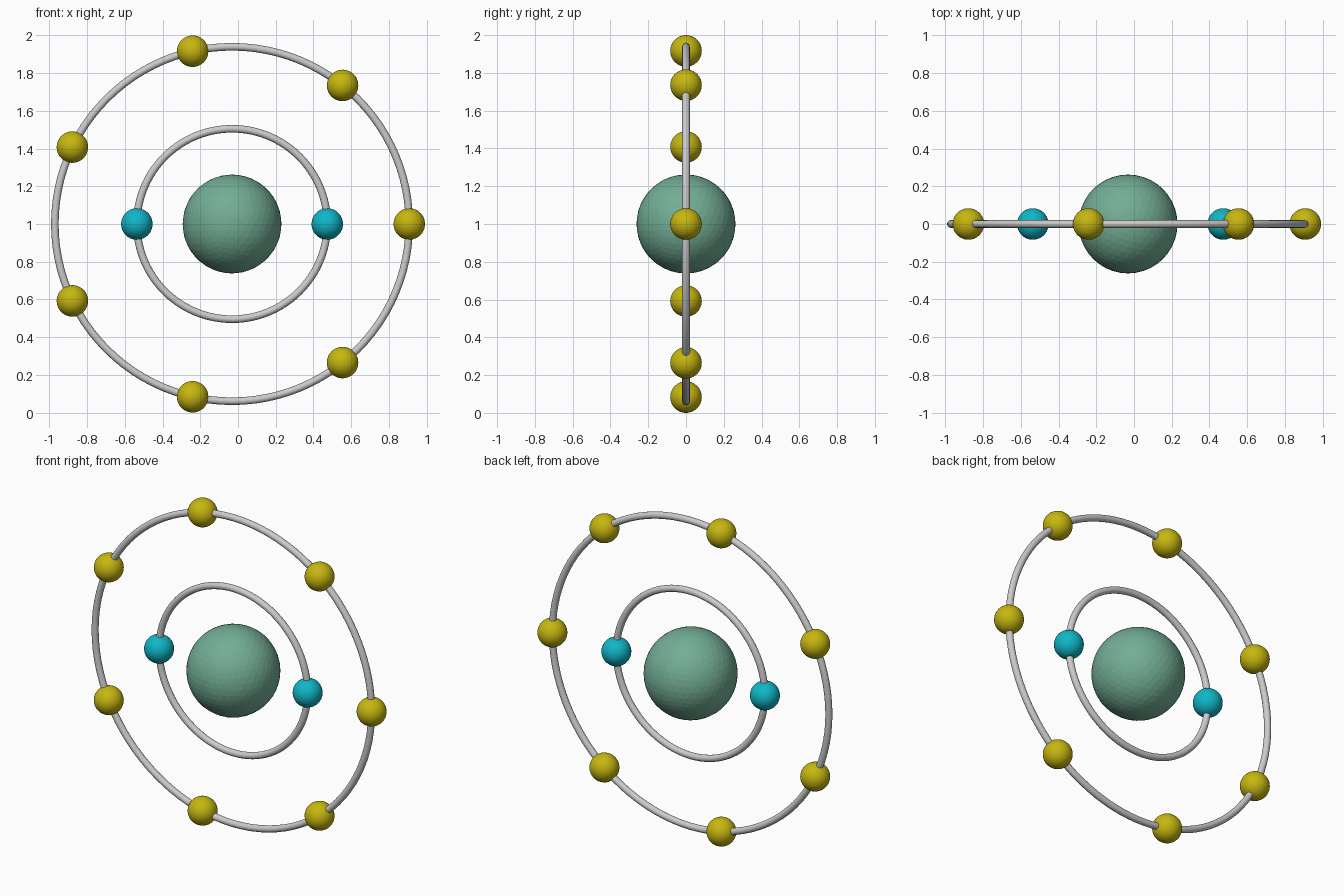
import bpy
from math import cos, sin, pi

if "Cube" in bpy.data.objects:
    bpy.data.objects.remove(bpy.data.objects["Cube"])

CX, CZ = -0.0315, 1.0   # atom centre


def material(name, rgb):
    m = bpy.data.materials.new(name)
    m.diffuse_color = (*rgb, 1)
    m.use_nodes = True
    m.node_tree.nodes["Principled BSDF"].inputs["Base Color"].default_value = m.diffuse_color
    return m


def ball(name, x, z, radius, mat):
    bpy.ops.mesh.primitive_ico_sphere_add(subdivisions=4, radius=radius, location=(x, 0, z))
    o = bpy.context.object
    o.name = name
    o.data.materials.append(mat)
    return o


def shell(name, radius, tube, count, mat):
    # orbit ring standing in the XZ plane
    bpy.ops.mesh.primitive_torus_add(major_radius=radius, minor_radius=tube,
                                     major_segments=96, minor_segments=16,
                                     location=(CX, 0, CZ), rotation=(pi / 2, 0, 0))
    bpy.context.object.name = name + "_orbit"
    bpy.ops.object.shade_smooth()
    # electrons evenly spaced, the first on the right
    for i in range(count):
        a = 2 * pi * i / count
        ball(f"{name}_electron_{i + 1}", CX + radius * cos(a), CZ + radius * sin(a), 0.0835, mat)


green = material("nucleus_green", (0.17, 0.42, 0.30))
cyan = material("electron_cyan", (0.005, 0.47, 0.57))
yellow = material("electron_yellow", (0.57, 0.47, 0.005))

# Nucleus
ball("nucleus", CX, CZ, 0.262, green)

# Inner and outer electron shells
shell("inner", 0.505, 0.02, 2, cyan)
shell("outer", 0.94, 0.02, 7, yellow)
